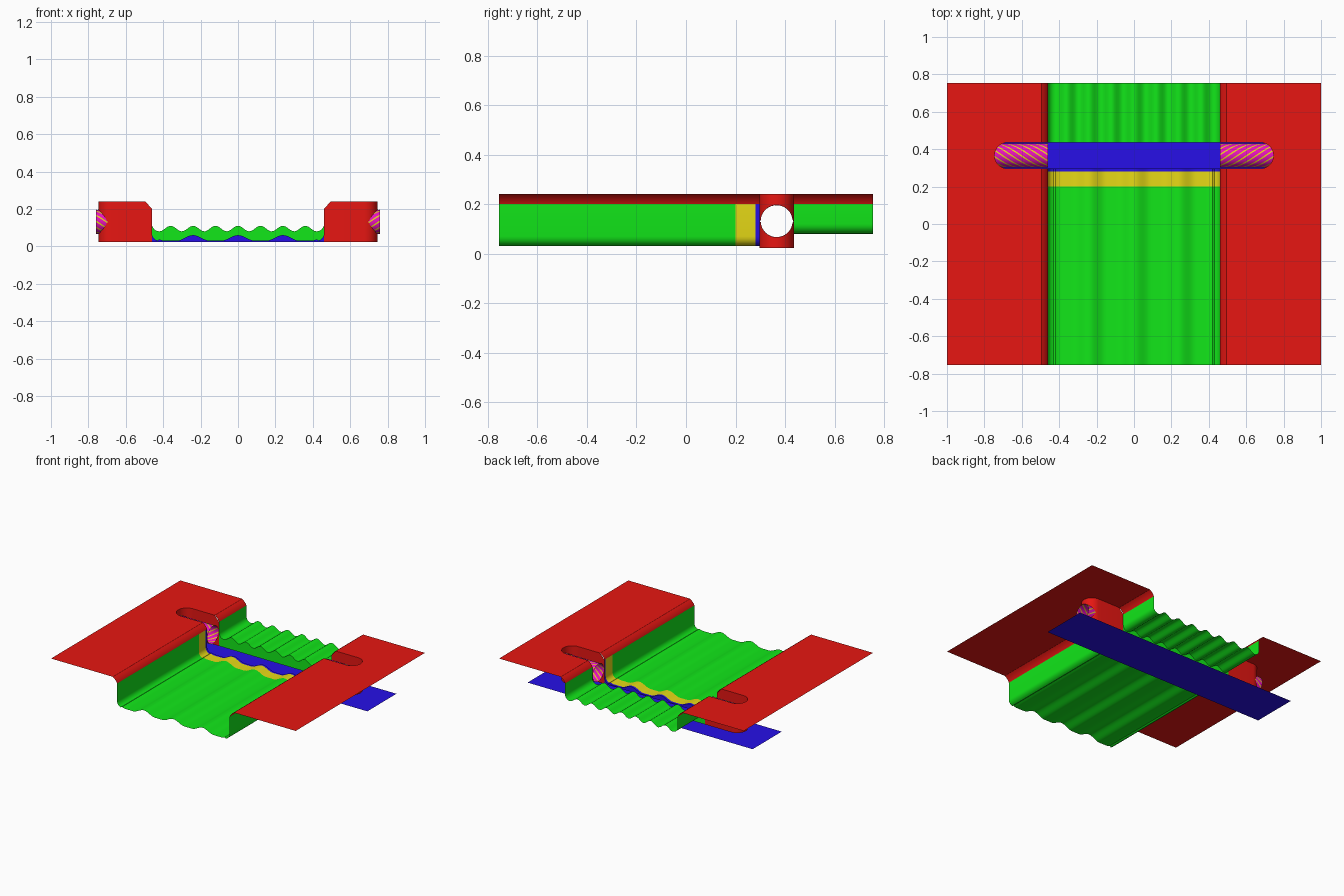
import bpy
from math import sin, cos, pi, sqrt

if "Cube" in bpy.data.objects:
    bpy.data.objects.remove(bpy.data.objects["Cube"])

YE = 0.755                     # half length in y
YC, ZC = 0.366, 0.131          # slot and tube axis
SR, TR = 0.07, 0.065           # slot half width, tube radius
Y0, Y1 = YC - SR, YC + SR      # slot edges
XW, XC, ZT, ZW = 0.46, 0.495, 0.24, 0.20   # wall, chamfer, deck, wall top


def material(name, *rgb):
    m = bpy.data.materials.new(name)
    m.diffuse_color = (*rgb, 1)
    m.use_nodes = True
    m.node_tree.nodes["Principled BSDF"].inputs["Base Color"].default_value = m.diffuse_color
    return m


red = material("red", 0.8, 0.008, 0.006)
green = material("green", 0.006, 0.8, 0.01)
yellow = material("yellow", 0.8, 0.7, 0.008)
blue = material("blue", 0.02, 0.005, 0.8)
magenta = material("magenta", 0.8, 0.006, 0.5)


def make(name, verts, faces, mats, mirror=False, ids=None):
    me = bpy.data.meshes.new(name)
    me.from_pydata(verts, [], faces)
    for m in mats:
        me.materials.append(m)
    if ids:
        me.polygons.foreach_set("material_index", ids)
    ob = bpy.data.objects.new(name, me)
    bpy.context.collection.objects.link(ob)
    if mirror:
        ob.modifiers.new("mirror", 'MIRROR').use_mirror_merge = False
    bpy.context.view_layer.objects.active = ob
    ob.select_set(True)
    bpy.ops.object.shade_smooth_by_angle(angle=0.7)
    ob.select_set(False)
    return ob


def strips(name, pairs, mat, mirror=False):
    """Quad strips between pairs of equally long point rows."""
    verts, faces = [], []
    for a, b in pairs:
        o, n = len(verts), len(a)
        verts += a + b
        faces += [(o + i, o + i + 1, o + n + i + 1, o + n + i) for i in range(n - 1)]
    return make(name, verts, faces, [mat], mirror)


def trough_profile(base, pitch, width, flat):
    """Wavy floor with filleted side walls, as (x, z) from left to right."""
    n = 72
    floor = []
    for i in range(n + 1):
        x = flat * (2 * i / n - 1)
        d = abs(x - pitch * round(x / pitch))
        bump = 0.5 * (1 + cos(pi * d / width)) if d < width and abs(x) < 0.43 else 0
        if abs(x) > 3.5 * pitch:
            bump = 0
        floor.append((x, base + 0.03 * bump))
    r = XW - flat
    side = [(flat + r * sin(t * pi / 12), base + r * (1 - cos(t * pi / 12))) for t in range(1, 7)]
    side.append((XW, ZW))
    return [(-x, z) for x, z in reversed(side)] + floor + side


def row(profile, y):
    return [(x, y, z) for x, z in profile]


# Trough: long wide-ribbed run, coloured bands at its end, short fine-ribbed run
front = trough_profile(0.03, 0.24, 0.09, 0.42)
back = [(x, z) for x, z in trough_profile(0.08, 0.12, 0.06, 0.42)]
for name, p, ya, yb, mat in (("front_trough", front, -YE, 0.2, green),
                             ("warning_band", front, 0.2, 0.28, yellow),
                             ("edge_band", front, 0.28, Y0, blue),
                             ("back_trough", back, Y1, YE, green)):
    strips(name, [(row(p, ya), row(p, yb))], mat)

# Vertical faces dropping into the gap
drop = lambda p, y: [(x, y, 0.022) for x, z in p]
strips("front_gap_face", [(row(front[1:-1], Y0), drop(front[1:-1], Y0))], blue)
strips("back_gap_face", [(drop(back[1:-1], Y1), row(back[1:-1], Y1))], green)

# Base plate under the gap
make("base_plate", [(-0.92, YC - 0.17, 0), (0.92, YC - 0.17, 0),
                    (0.92, YC + 0.17, 0), (-0.92, YC + 0.17, 0)], [(0, 1, 2, 3)], [blue])

# Side decks with a round-ended slot
xs = 0.745 - SR
arc = [(xs + SR * cos(t * pi / 24), YC + SR * sin(t * pi / 24)) for t in range(-12, 13)]
outline = [(XC, -YE), (1, -YE), (1, YE), (XC, YE), (XC, Y1)] + arc[::-1] + [(XC, Y0)]
make("side_deck", [(x, y, ZT) for x, y in outline], [tuple(range(len(outline)))], [red], True)

# Chamfered deck edges, interrupted by the slot
edge = [(XW, ZW), (0.465, 0.212), (0.482, 0.231), (XC, ZT)]
strips("deck_edge", [(row(edge, -YE), row(edge, Y0)), (row(edge, Y1), row(edge, YE))], red, True)

# Slot walls, pierced at the round end by the tube
path = [(XW, Y0), (XC, Y0)] + arc + [(XC, Y1), (XW, Y1)]
top, hi, lo, bottom = [], [], [], []
for x, y in path:
    h = sqrt(max(0, TR ** 2 - (y - YC) ** 2))
    top.append((x, y, ZT if x > XW else ZW))
    hi.append((x, y, ZC + h))
    lo.append((x, y, ZC - h))
    bottom.append((x, y, 0.022))
strips("slot_wall", [(top, hi), (lo, bottom)], red, True)

# Open striped tubes inside the slots
n, m = 48, 16
verts, faces, ids = [], [], []
for i in range(m + 1):
    x = XW + 0.3 * i / m
    for j in range(n):
        a = 2 * pi * j / n + pi * i / m
        verts.append((x, YC + TR * sin(a), ZC + TR * cos(a)))
for i in range(m):
    for j in range(n):
        k = (j + 1) % n
        faces.append((i * n + j, (i + 1) * n + j, (i + 1) * n + k, i * n + k))
        ids.append(1 if j % 4 == 0 else 0)
make("striped_tube", verts, faces, [magenta, yellow], True, ids)
